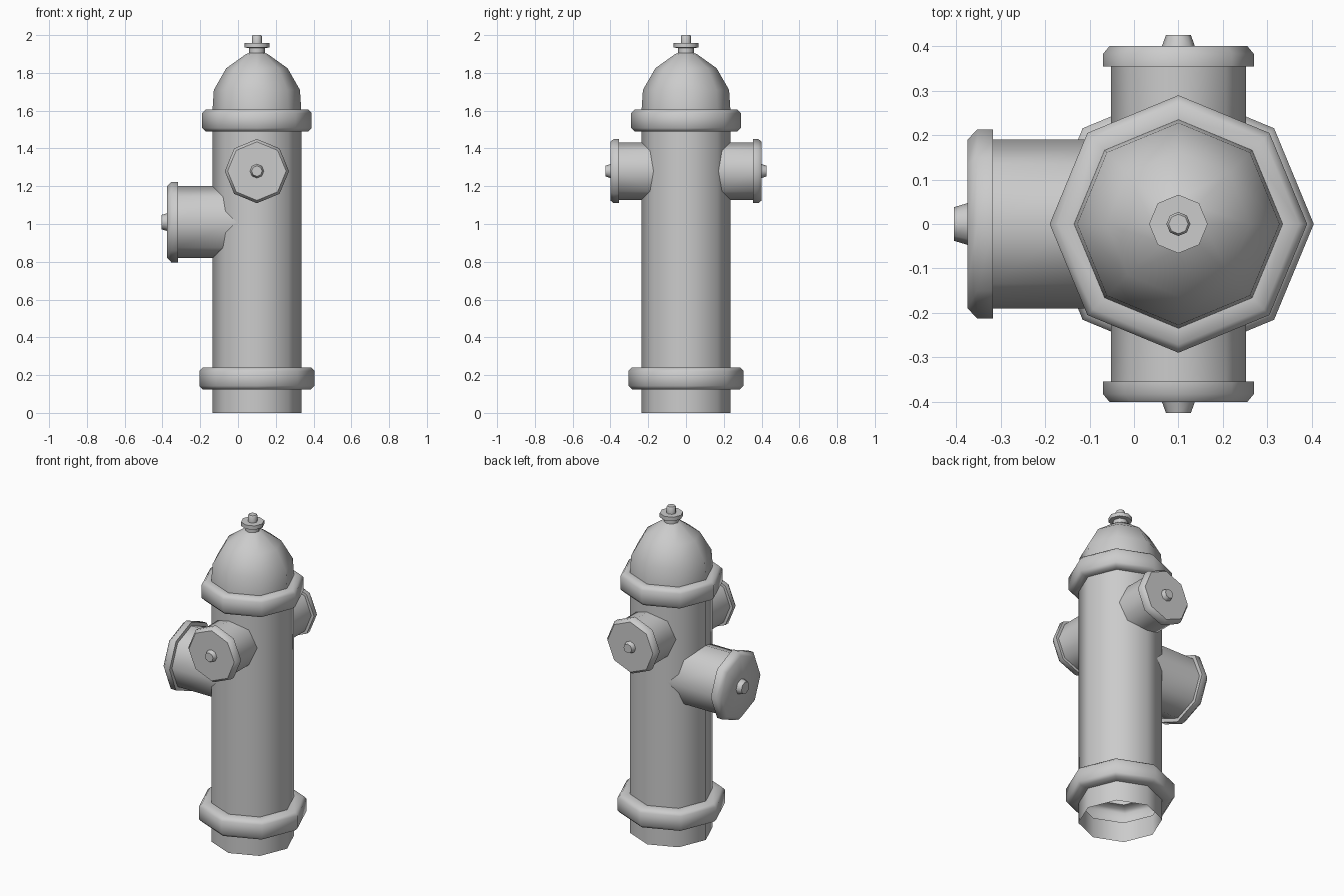
import bpy, bmesh, math
from mathutils import Vector

if "Cube" in bpy.data.objects:
    bpy.data.objects.remove(bpy.data.objects["Cube"])

SIDES = 8
AXIS_X = 0.10      # barrel axis
R = 0.235          # barrel radius


def lathe(name, profile, origin, axis, side, up, start=None):
    """Turn (radius, height) points into an eight-sided part; the last ring is capped.
    start(s) gives the height of the first ring so it can meet the barrel."""
    origin, axis, side, up = (Vector(v) for v in (origin, axis, side, up))
    bm = bmesh.new()
    rings = []
    for i, (r, h) in enumerate(profile):
        ring = []
        for k in range(SIDES):
            a = 2 * math.pi * k / SIDES
            s, u = r * math.cos(a), r * math.sin(a)
            d = start(abs(s)) if (start and i == 0) else h
            ring.append(bm.verts.new(origin + side * s + up * u + axis * d))
        rings.append(ring)
    for a, b in zip(rings, rings[1:]):
        for k in range(SIDES):
            n = (k + 1) % SIDES
            bm.faces.new((a[k], a[n], b[n], b[k]))
    bm.faces.new(rings[-1])
    bmesh.ops.recalc_face_normals(bm, faces=bm.faces[:])
    mesh = bpy.data.meshes.new(name)
    bm.to_mesh(mesh)
    bm.free()
    ob = bpy.data.objects.new(name, mesh)
    bpy.context.collection.objects.link(ob)
    bpy.ops.object.select_all(action='DESELECT')
    ob.select_set(True)
    bpy.context.view_layer.objects.active = ob
    bpy.ops.object.shade_smooth_by_angle(angle=math.radians(50))
    return ob


def barrel_surface(s):
    """Distance from the axis to the octagonal barrel at sideways offset s."""
    c = R * math.cos(math.pi / 4)
    if s <= c:
        return R - s * (R - c) / c
    return c * (R - s) / (R - c)


def flange(r, z0, z1, c=0.018):
    return [(R, z0), (r - c, z0), (r, z0 + c), (r, z1 - c), (r - c, z1), (R, z1)]


X, Y, Z = (1, 0, 0), (0, 1, 0), (0, 0, 1)

# Barrel with both flanges and the dome, open underneath
body = [(R, 0)] + flange(0.305, 0.125, 0.24) + flange(0.29, 1.49, 1.605)
body += [(0.228, 1.71), (0.162, 1.825), (0.057, 1.90), (0.042, 1.905),
         # operating nut on top
         (0.042, 1.932), (0.066, 1.934), (0.066, 1.958),
         (0.027, 1.958), (0.027, 1.993), (0.022, 2.0)]
lathe("hydrant_body", body, (AXIS_X, 0, 0), Z, X, Y)

# Two hose nozzles, front and back
hose = [(0.152, 0), (0.152, 0.355), (0.170, 0.355), (0.170, 0.383),
        (0.155, 0.401), (0.037, 0.401), (0.028, 0.426)]
for name, d in (("front_nozzle", -1), ("back_nozzle", 1)):
    lathe(name, hose, (AXIS_X, 0, 1.28), (0, d, 0), X, Z, barrel_surface)

# Large pumper nozzle on the left
pumper = [(0.190, 0), (0.190, 0.418), (0.213, 0.418), (0.213, 0.453),
          (0.190, 0.475), (0.047, 0.475), (0.038, 0.505)]
lathe("left_nozzle", pumper, (AXIS_X, 0, 1.01), (-1, 0, 0), Y, Z, barrel_surface)
